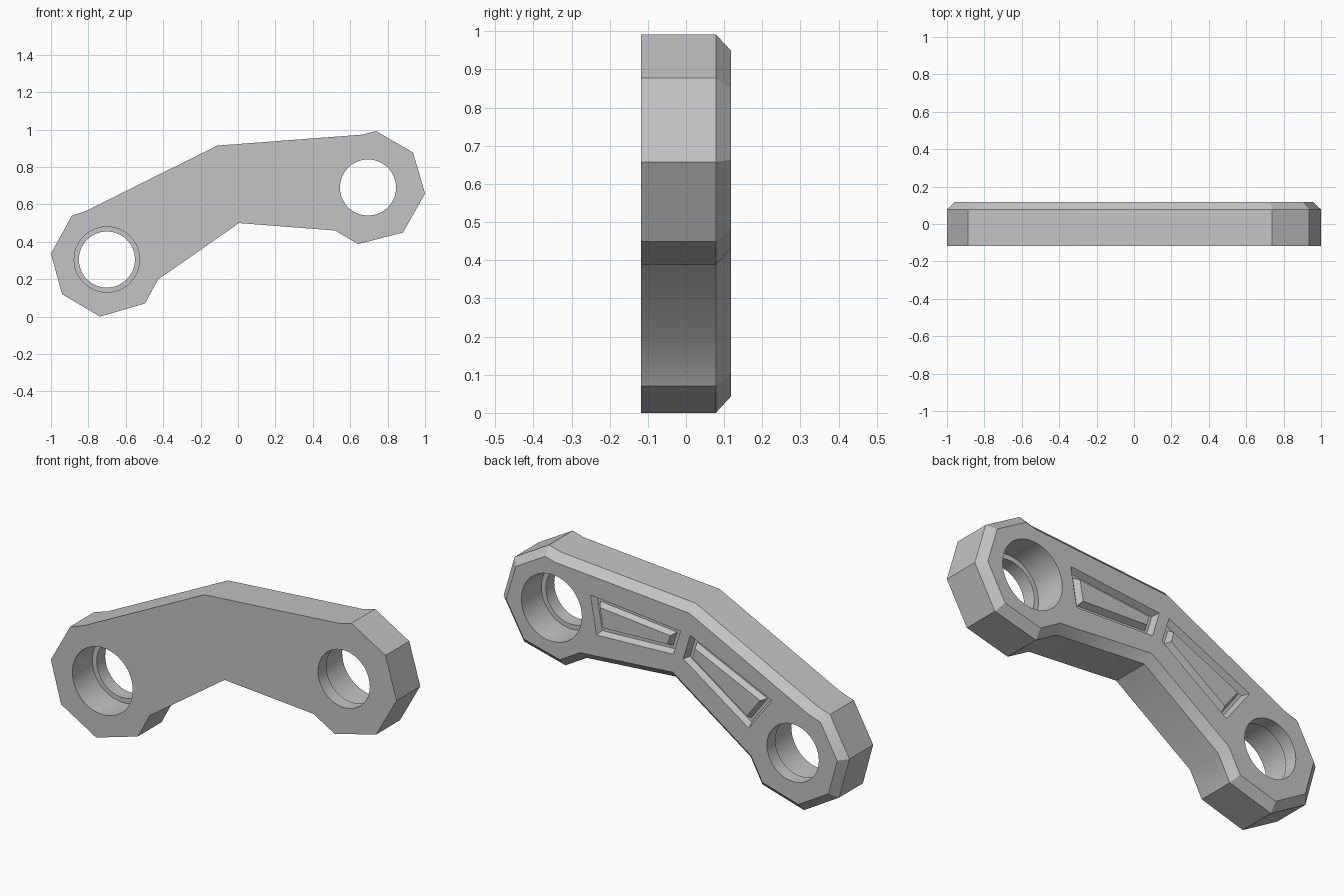
import bpy, bmesh, math
from mathutils import Vector

if "Cube" in bpy.data.objects:
    bpy.data.objects.remove(bpy.data.objects["Cube"], do_unlink=True)

HALF = 0.118      # half thickness of the arm
BEVEL = 0.04      # chamfer around the back rim
LIP = 0.07        # thickness of the lip inside each hole

grey = bpy.data.materials.new("plain_grey")
grey.use_nodes = True
grey.diffuse_color = (0.55, 0.55, 0.55, 1)
grey.node_tree.nodes["Principled BSDF"].inputs["Base Color"].default_value = grey.diffuse_color


def inset(points, dist):
    """Mitred offset of a closed (x, z) outline, inward when dist is positive."""
    pts = [Vector(p) for p in points]
    n = len(pts)
    area = sum(pts[i - 1].x * pts[i].y - pts[i].x * pts[i - 1].y for i in range(n))
    turn = 1 if area > 0 else -1
    out = []
    for i, p in enumerate(pts):
        a = (p - pts[i - 1]).normalized()
        b = (pts[(i + 1) % n] - p).normalized()
        na, nb = Vector((-a.y, a.x)) * turn, Vector((-b.y, b.x)) * turn
        out.append(p + (na + nb) * dist / (1 + na.dot(nb)))
    return out


def circle(centre, radius, sides=48):
    return [(centre[0] + radius * math.cos(math.tau * i / sides),
             centre[1] + radius * math.sin(math.tau * i / sides)) for i in range(sides)]


def loft(name, layers, ring=False):
    """Skin stacked (outline, y) layers; a ring closes on itself, otherwise ends are capped."""
    bm = bmesh.new()
    loops = [[bm.verts.new((p[0], y, p[1])) for p in pts] for pts, y in layers]
    pairs = list(zip(loops, loops[1:]))
    if ring:
        pairs.append((loops[-1], loops[0]))
    else:
        bm.faces.new(loops[0])
        bm.faces.new(loops[-1])
    for lo, hi in pairs:
        for i in range(len(lo)):
            bm.faces.new((lo[i - 1], lo[i], hi[i], hi[i - 1]))
    bmesh.ops.recalc_face_normals(bm, faces=bm.faces)
    mesh = bpy.data.meshes.new(name)
    bm.to_mesh(mesh)
    bm.free()
    mesh.materials.append(grey)
    obj = bpy.data.objects.new(name, mesh)
    bpy.context.collection.objects.link(obj)
    return obj


def cut(target, cutter):
    cutter.hide_render = True
    mod = target.modifiers.new(cutter.name, 'BOOLEAN')
    mod.operation = 'DIFFERENCE'
    mod.solver = 'EXACT'
    mod.object = cutter
    bpy.context.view_layer.objects.active = target
    bpy.ops.object.modifier_apply(modifier=mod.name)
    bpy.data.objects.remove(cutter, do_unlink=True)


# Bent arm with angular ends and a chamfered back rim
outline = [(-1, .337), (-.888, .54), (-.807, .567), (-.112, .914), (.668, .973),
           (.738, .992), (.936, .877), (1, .658), (.882, .449), (.642, .388),
           (.519, .46), (.005, .5), (-.428, .198), (-.497, .07), (-.738, 0), (-.941, .12)]
arm = loft("bent_link_arm", [(outline, -HALF), (outline, HALF - BEVEL),
                             (inset(outline, BEVEL), HALF)])

# Stepped holes, each with its wide side facing the opposite way
for name, centre, wide in (("lower_hole", (-.701, .305), -1), ("upper_hole", (.695, .69), 1)):
    step = wide * (LIP - HALF)
    small, large = circle(centre, .15), circle(centre, .175)
    cut(arm, loft(name, [(small, -wide * .2), (small, step), (large, step), (large, wide * .2)]))

# Grooved panels on the back, one along each half of the arm
panels = {
    "upper_groove": [(.47, .817), (-.05, .767), (-.01, .635), (.435, .617)],
    "lower_groove": [(-.107, .76), (-.58, .545), (-.445, .365), (-.067, .627)],
}
for name, shape in panels.items():
    section = ((-.015, .03), (.015, -.03), (.03, -.03), (.06, .03))
    cut(arm, loft(name, [(inset(shape, d), HALF + h) for d, h in section], ring=True))

# Smooth shading that keeps the hard corners
bpy.ops.object.select_all(action='DESELECT')
arm.select_set(True)
bpy.context.view_layer.objects.active = arm
bpy.ops.object.shade_smooth_by_angle(angle=math.radians(30))
